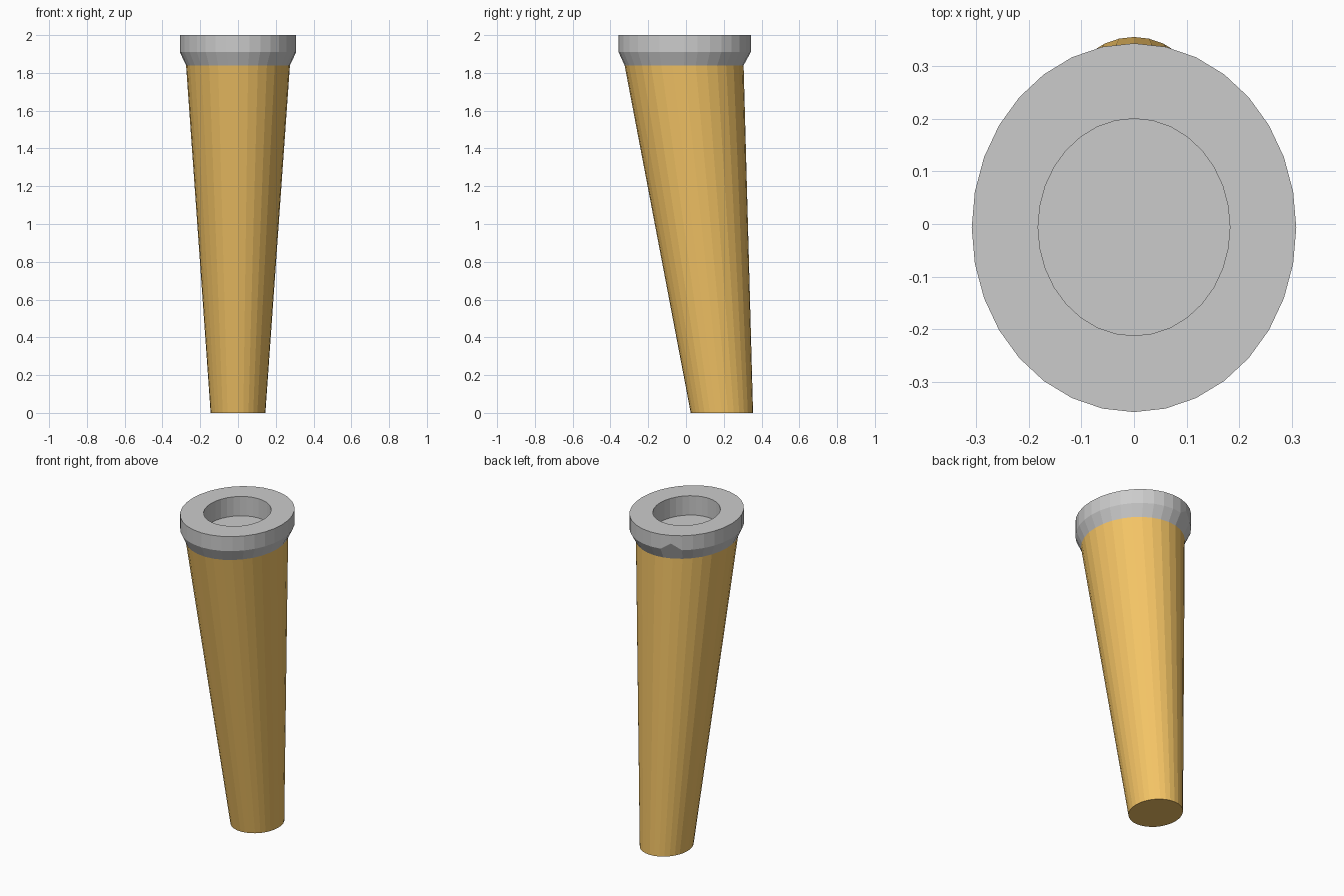
import bpy, bmesh
from math import sin, cos, pi

if "Cube" in bpy.data.objects:
    bpy.data.objects.remove(bpy.data.objects["Cube"])

SIDES = 32


def loft(name, rings, cap_first=False, cap_last=False, color=None, edit=None):
    """Skin elliptical rings given as (z, centre y, radius x, radius y)."""
    bm = bmesh.new()
    loops = []
    for z, cy, rx, ry in rings:
        loops.append([bm.verts.new((rx * cos(2 * pi * i / SIDES),
                                    cy + ry * sin(2 * pi * i / SIDES), z))
                      for i in range(SIDES)])
    for a, b in zip(loops, loops[1:]):
        for i in range(SIDES):
            j = (i + 1) % SIDES
            bm.faces.new((a[i], a[j], b[j], b[i]))
    if cap_first:
        bm.faces.new(loops[0][::-1])
    if cap_last:
        bm.faces.new(loops[-1])
    if edit:
        edit(loops)
    mesh = bpy.data.meshes.new(name)
    bm.to_mesh(mesh)
    bm.free()
    obj = bpy.data.objects.new(name, mesh)
    bpy.context.collection.objects.link(obj)
    if color:
        mat = bpy.data.materials.new(name + "_color")
        mat.diffuse_color = color
        mat.use_nodes = True
        mat.node_tree.nodes["Principled BSDF"].inputs["Base Color"].default_value = mat.diffuse_color
        mesh.materials.append(mat)
    return obj


def notch(loops):
    # small raised point in the collar edge at the back left
    loops[1][SIDES // 4 + 2].co.z += 0.04


# Slanted, tapering orange shaft
loft("shaft", [(0, 0.19, 0.145, 0.165), (1.84, -0.01, 0.275, 0.315)],
     cap_first=True, color=(0.9, 0.55, 0.13, 1))

# Grey collar with chamfered underside and recessed socket
loft("collar", [(1.84, -0.01, 0.275, 0.315),
                (1.91, -0.007, 0.308, 0.35),
                (2.0, -0.007, 0.308, 0.35),
                (2.0, -0.006, 0.182, 0.206),
                (1.88, -0.006, 0.182, 0.206)],
     cap_last=True, edit=notch)
